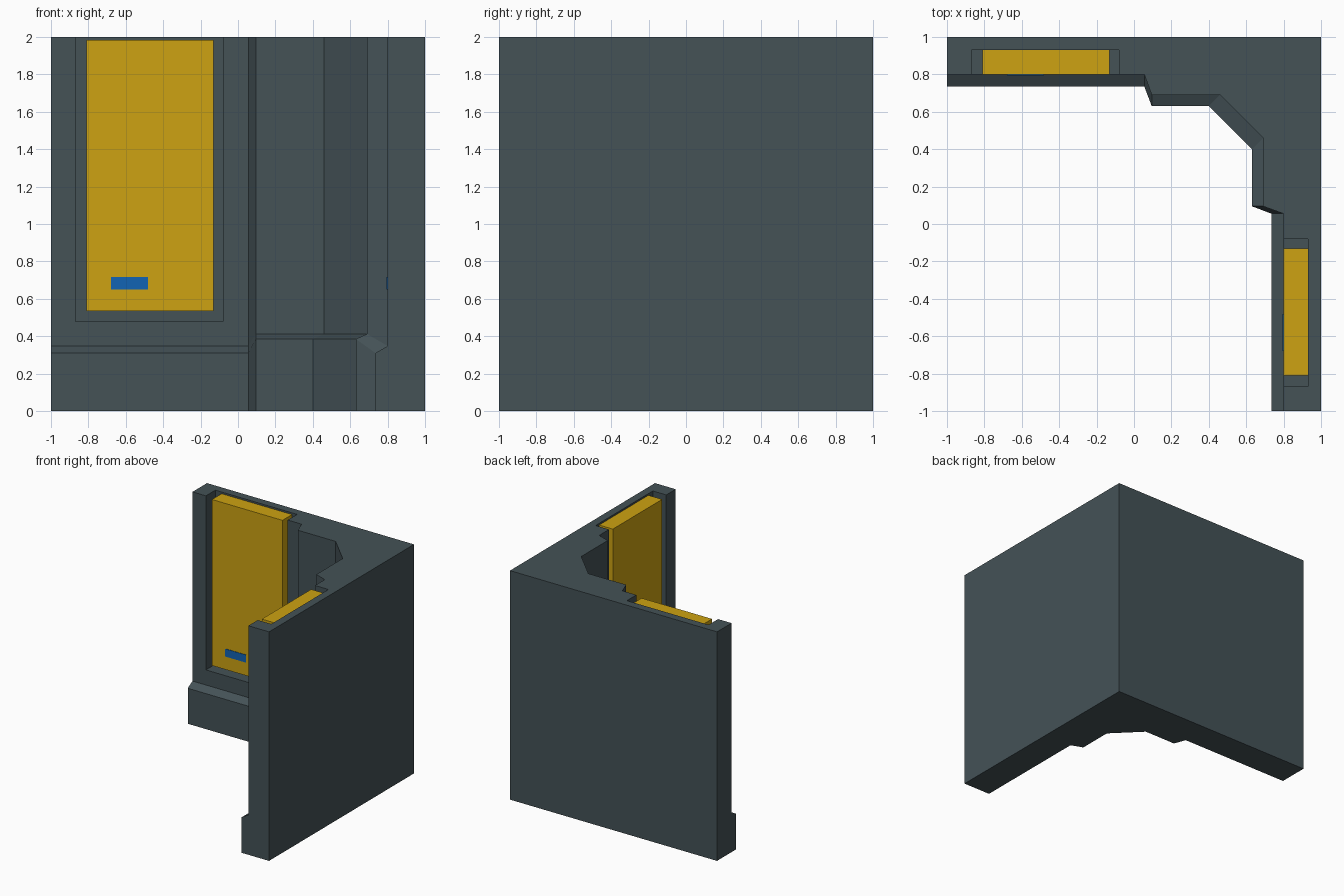
import bpy, bmesh

if "Cube" in bpy.data.objects:
    bpy.data.objects.remove(bpy.data.objects["Cube"])


def material(name, rgb):
    m = bpy.data.materials.new(name)
    m.diffuse_color = (*rgb, 1)
    m.use_nodes = True
    m.node_tree.nodes["Principled BSDF"].inputs["Base Color"].default_value = m.diffuse_color
    return m


SLATE = material("dark slate", (0.058, 0.084, 0.094))
YELLOW = material("mustard yellow", (0.61, 0.365, 0.006))
BLUE = material("blue", (0.006, 0.127, 0.456))


def make_object(name, bm, mat):
    bmesh.ops.recalc_face_normals(bm, faces=bm.faces)
    mesh = bpy.data.meshes.new(name)
    bm.to_mesh(mesh)
    bm.free()
    mesh.materials.append(mat)
    ob = bpy.data.objects.new(name, mesh)
    bpy.context.collection.objects.link(ob)
    return ob


def box(name, x, y, z, mat, swap=False):
    """Box from ranges; swap mirrors it over the diagonal onto the other wing."""
    if swap:
        x, y = y, x
    bm = bmesh.new()
    bmesh.ops.create_cube(bm, size=1)
    for v in bm.verts:
        v.co = [r[0] if c < 0 else r[1] for c, r in zip(v.co, (x, y, z))]
    return make_object(name, bm, mat)


def mirrored(half):
    """Complete a half profile (x, y, z) across the x = y diagonal."""
    return half + [(y, x, z) for x, y, z in reversed(half)]


# Corner wall: inner profile lofted through plinth, sloped ledge and upper wall
low = mirrored([(-1, .735, .31), (.055, .735, .31), (.095, .63, .385), (.40, .63, .385)])
high = mirrored([(-1, .8, .348), (.055, .8, .348), (.095, .69, .412), (.46, .69, .412)])
rows = [[(x, y, 0) for x, y, z in low], low, high, [(x, y, 2) for x, y, z in high]]
bm = bmesh.new()
rows = [[bm.verts.new(p) for p in row] for row in rows]
for a, b in zip(rows, rows[1:]):
    for i in range(len(a) - 1):
        bm.faces.new((a[i], a[i + 1], b[i + 1], b[i]))
outer = [(-1, 1), (1, 1), (1, -1)]
bot = [bm.verts.new((x, y, 0)) for x, y in outer]
top = [bm.verts.new((x, y, 2)) for x, y in outer]
for i in range(2):
    bm.faces.new((bot[i], bot[i + 1], top[i + 1], top[i]))
bm.faces.new(rows[0] + bot[::-1])
bm.faces.new(rows[3] + top[::-1])
for k, o in ((0, 0), (-1, 2)):
    bm.faces.new([r[k] for r in rows] + [top[o], bot[o]])
wall = make_object("corner_wall", bm, SLATE)

# Recesses, open at the top, cut into each wing
cutters = []
for swap in (False, True):
    c = box("recess_cutter", (-.87, -.08), (.6, .93), (.48, 2.2), SLATE, swap)
    c.hide_render = True
    mod = wall.modifiers.new("recess", 'BOOLEAN')
    mod.operation = 'DIFFERENCE'
    mod.solver = 'EXACT'
    mod.object = c
    cutters.append(c)
bpy.context.view_layer.update()
deps = bpy.context.evaluated_depsgraph_get()
cut_mesh = bpy.data.meshes.new_from_object(wall.evaluated_get(deps))
wall.modifiers.clear()
wall.data = cut_mesh
for c in cutters:
    bpy.data.objects.remove(c)

# Panel and small blue plate in each recess
for side, swap in (("left", False), ("right", True)):
    box(side + "_panel", (-.81, -.13), (.798, .93), (.535, 1.985), YELLOW, swap)
    box(side + "_plate", (-.68, -.48), (.794, .799), (.65, .717), BLUE, swap)
